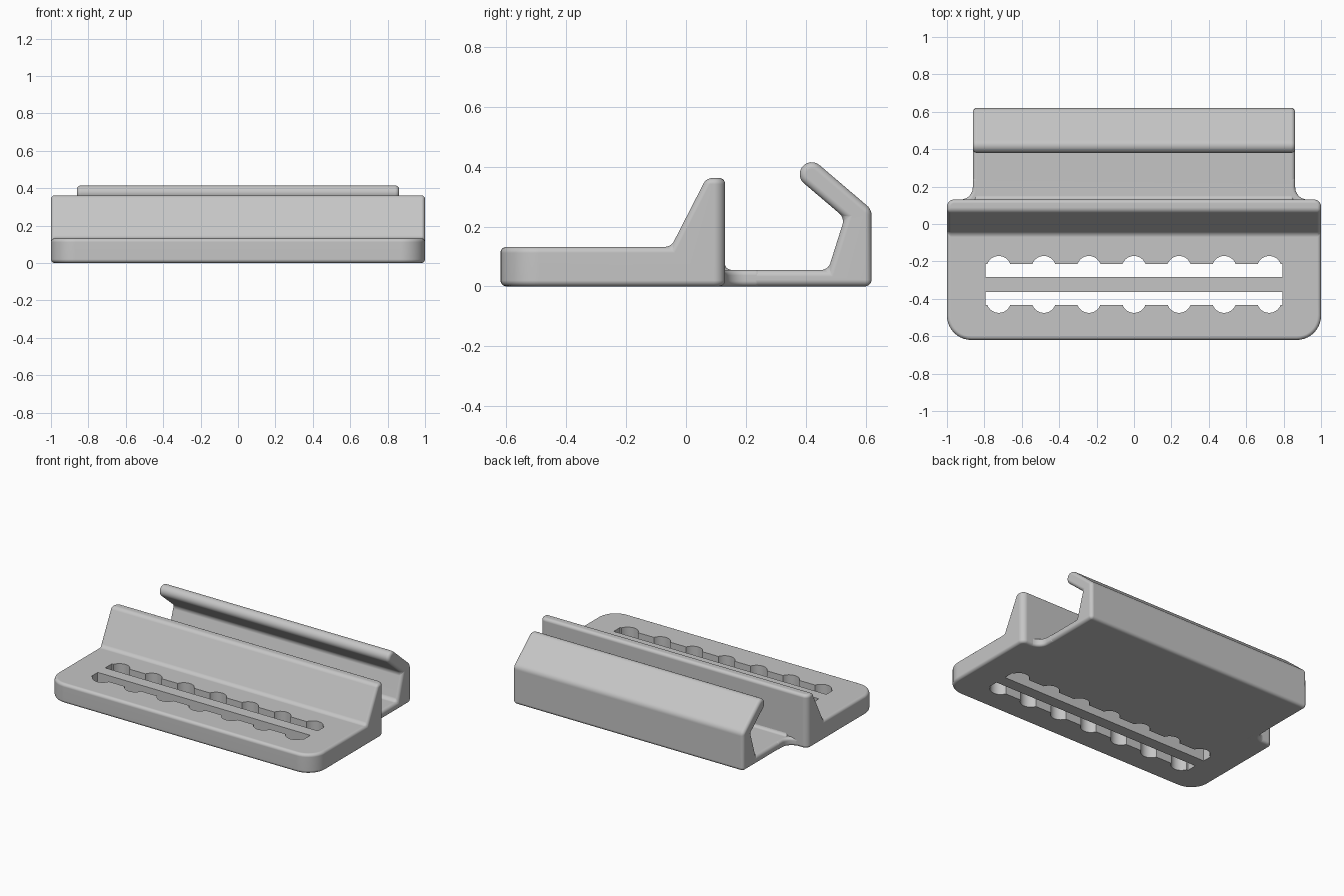
import bpy, bmesh
from math import sin, cos, radians, sqrt
from mathutils import Vector

if "Cube" in bpy.data.objects:
    bpy.data.objects.remove(bpy.data.objects["Cube"])

grey = bpy.data.materials.new("plain_grey")
grey.use_nodes = True
grey.diffuse_color = (0.56, 0.56, 0.56, 1)
grey.node_tree.nodes["Principled BSDF"].inputs["Base Color"].default_value = (0.56, 0.56, 0.56, 1)


def arc(cx, cy, r, a0, a1, n=12):
    """Points along a circular arc, angles in degrees."""
    return [(cx + r * cos(radians(a0 + (a1 - a0) * i / n)),
             cy + r * sin(radians(a0 + (a1 - a0) * i / n))) for i in range(n + 1)]


def prism(name, points, lo, hi, along_x=True, corners=()):
    """Extrude a closed outline along x or z; corners rounds upright edges at a given y."""
    bm = bmesh.new()
    place = (lambda p: (lo, p[0], p[1])) if along_x else (lambda p: (p[0], p[1], lo))
    face = bm.faces.new([bm.verts.new(place(p)) for p in points])
    ext = bmesh.ops.extrude_face_region(bm, geom=[face])
    move = Vector((hi - lo, 0, 0)) if along_x else Vector((0, 0, hi - lo))
    bmesh.ops.translate(bm, vec=move, verts=[v for v in ext["geom"] if isinstance(v, bmesh.types.BMVert)])
    bmesh.ops.recalc_face_normals(bm, faces=bm.faces)
    for y, r in corners:
        edges = [e for e in bm.edges
                 if all(abs(v.co.y - y) < 1e-4 for v in e.verts)
                 and abs(e.verts[0].co.x - e.verts[1].co.x) < 1e-4]
        bmesh.ops.bevel(bm, geom=edges, offset=r, segments=10, profile=0.5, affect='EDGES')
    mesh = bpy.data.meshes.new(name)
    bm.to_mesh(mesh)
    bm.free()
    mesh.materials.append(grey)
    obj = bpy.data.objects.new(name, mesh)
    bpy.context.collection.objects.link(obj)
    return obj


def finish(obj, width, cutters=()):
    """Round the edges, cut the openings, bake, and shade smooth."""
    bev = obj.modifiers.new("round_edges", 'BEVEL')
    bev.width, bev.segments = width, 5
    bev.limit_method, bev.angle_limit = 'ANGLE', radians(34)
    bev.use_clamp_overlap = False
    for c in cutters:
        cut = obj.modifiers.new("cut", 'BOOLEAN')
        cut.operation, cut.object, cut.solver = 'DIFFERENCE', c, 'EXACT'
    deps = bpy.context.evaluated_depsgraph_get()
    deps.update()
    baked = bpy.data.meshes.new_from_object(obj.evaluated_get(deps))
    obj.modifiers.clear()
    obj.data = baked
    for c in cutters:
        bpy.data.objects.remove(c)
    bpy.ops.object.select_all(action='DESELECT')
    obj.select_set(True)
    bpy.context.view_layer.objects.active = obj
    bpy.ops.object.shade_smooth_by_angle(angle=radians(35))
    wn = obj.modifiers.new("even_shading", 'WEIGHTED_NORMAL')
    wn.keep_sharp = True


# Slots with seven round notches along the outer side
def slot_cutter(name, inner, outer, centre, side):
    r = 0.065
    half = sqrt(r * r - (outer - centre) ** 2)
    pts = [(0.795, inner), (-0.795, inner), (-0.795, outer)]
    for i in range(-3, 4):
        bump = [(x, y) for x, y in arc(i * 0.241, centre, r, 180, 0, 24)
                if abs(x - i * 0.241) < half - 0.001]
        bump = [(x, centre + side * (y - centre)) for x, y in bump
                if y - centre > abs(outer - centre)]
        pts += [(i * 0.241 - half, outer)] + bump + [(i * 0.241 + half, outer)]
    pts.append((0.795, outer))
    cutter = prism(name, pts, -0.1, 0.3, along_x=False)
    cutter.hide_render = True
    return cutter


slots = [slot_cutter("rear_slot_cutter", -0.283, -0.213, -0.236, 1),
         slot_cutter("front_slot_cutter", -0.363, -0.433, -0.41, -1)]

# Front plate with sloped upright rail
plate = prism("plate_and_rail",
              [(-0.62, 0), (0.131, 0), (0.131, 0.362), (0.068, 0.362), (-0.05, 0.132), (-0.62, 0.132)],
              -1, 1, corners=[(-0.62, 0.13), (0.131, 0.038)])
finish(plate, 0.02, slots)

# Rear tray with hooked lip
hook = [(0.08, 0), (0.62, 0), (0.62, 0.257)]
hook += arc(0.42, 0.375, 0.04, 49.5, 229.5)
hook += [(0.53, 0.229), (0.475, 0.055), (0.13, 0.055), (0.13, 0.11), (0.08, 0.11)]
finish(prism("tray_and_hook", hook, -0.862, 0.862), 0.022)

# Curved fillets joining the tray sides to the rail
for label, s in (("left", 1), ("right", -1)):
    outline = [(0.8, 0.08), (0.927, 0.08)] + arc(0.927, 0.196, 0.065, 270, 180, 10)
    outline += [(0.862, 0.25), (0.8, 0.25)]
    finish(prism(label + "_tray_fillet", [(s * x, y) for x, y in outline], 0, 0.055, along_x=False), 0.018)
